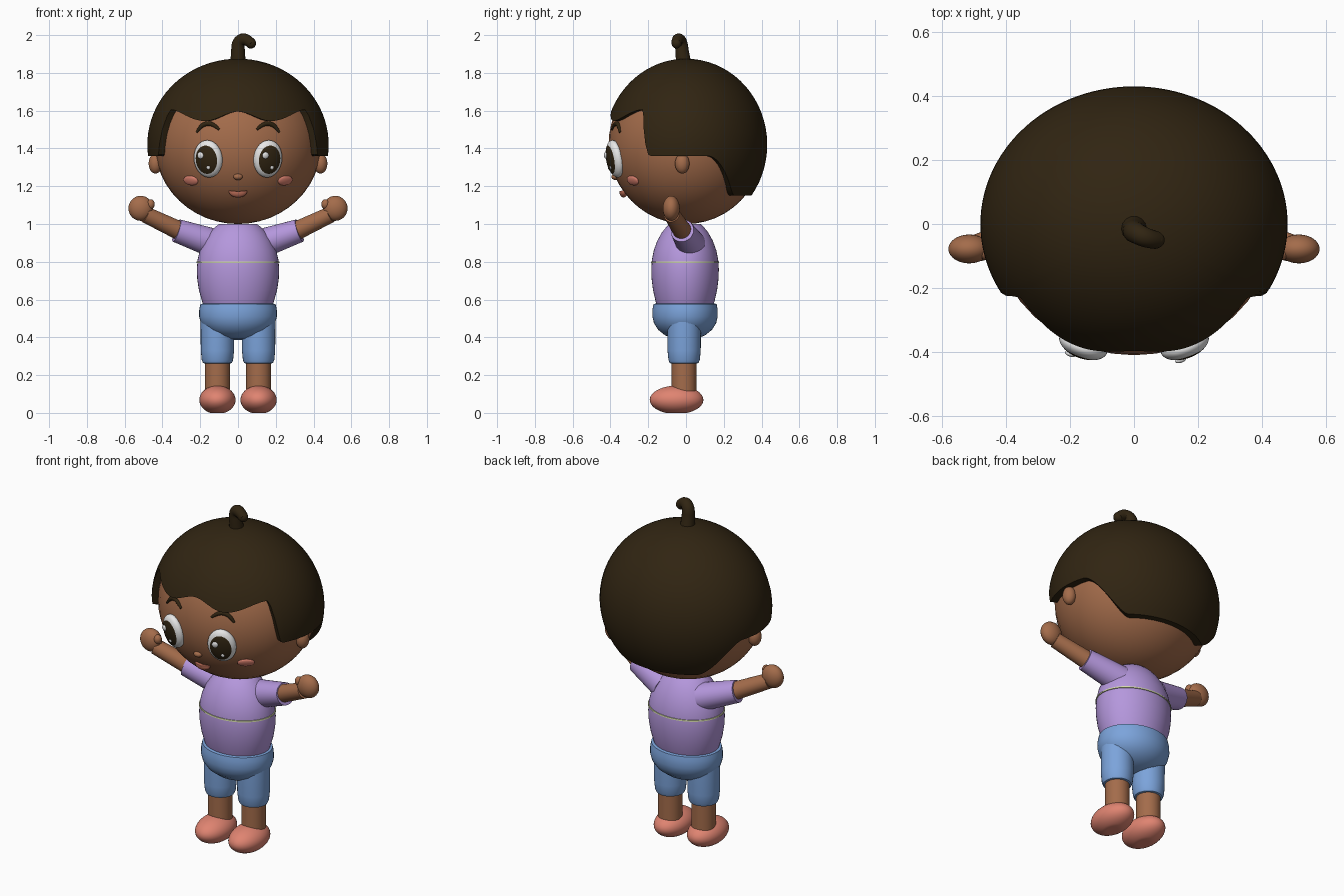
import bpy, bmesh, math
from mathutils import Vector, Matrix

cube = bpy.data.objects.get("Cube")
if cube:
    bpy.data.objects.remove(cube, do_unlink=True)


def material(name, r, g, b):
    m = bpy.data.materials.new(name)
    m.use_nodes = True
    m.diffuse_color = (r, g, b, 1)
    bsdf = next(n for n in m.node_tree.nodes if n.type == 'BSDF_PRINCIPLED')
    bsdf.inputs["Base Color"].default_value = (r, g, b, 1)
    bsdf.inputs["Roughness"].default_value = 0.7
    return m


SKIN = material("brown skin", 0.37, 0.15, 0.07)
HAIR = material("dark brown", 0.03, 0.018, 0.006)
SHIRT = material("lilac", 0.46, 0.31, 0.72)
SHORTS = material("sky blue", 0.2, 0.37, 0.71)
CORAL = material("coral", 0.74, 0.23, 0.165)
LIPS = material("lip rose", 0.52, 0.16, 0.1)
WHITE = material("white", 0.9, 0.9, 0.9)
TRIM = material("pale yellow", 0.68, 0.72, 0.42)

HEAD = Vector((0, 0, 1.42))
HEAD_R = Vector((0.44, 0.41, 0.42))


def finish(bm, name, *mats):
    bmesh.ops.recalc_face_normals(bm, faces=bm.faces)
    me = bpy.data.meshes.new(name)
    bm.to_mesh(me)
    bm.free()
    for m in mats:
        me.materials.append(m)
    ob = bpy.data.objects.new(name, me)
    bpy.context.collection.objects.link(ob)
    bpy.context.view_layer.objects.active = ob
    ob.select_set(True)
    bpy.ops.object.shade_smooth_by_angle(angle=math.radians(40))
    ob.select_set(False)
    return ob


def ellipsoid(name, mat, loc, radii, rot=Matrix(), floor=None):
    bm = bmesh.new()
    m = Matrix.Translation(loc) @ rot @ Matrix.Diagonal((*radii, 1))
    bmesh.ops.create_uvsphere(bm, u_segments=40, v_segments=24, radius=1, matrix=m)
    if floor is not None:
        for v in bm.verts:
            v.co.z = max(v.co.z, floor)
    return finish(bm, name, mat)


def lathe(name, mat, profile, loc=(0, 0, 0), depth=1.0, n=48):
    """Turn (radius, z) points round the z axis, squashed in y by depth."""
    bm = bmesh.new()
    rings = []
    for r, z in profile:
        rings.append([bm.verts.new((loc[0] + r * math.cos(i * math.tau / n),
                                    loc[1] + depth * r * math.sin(i * math.tau / n),
                                    loc[2] + z)) for i in range(n)])
    for a, b in zip(rings, rings[1:]):
        for i in range(n):
            bm.faces.new((a[i], a[i - 1], b[i - 1], b[i]))
    bm.faces.new(rings[0])
    bm.faces.new(rings[-1])
    return finish(bm, name, mat)


def limb(name, mat, a, b, r1, r2):
    a, b = Vector(a), Vector(b)
    bm = bmesh.new()
    m = Matrix.Translation((a + b) / 2) @ (b - a).to_track_quat('Z', 'Y').to_matrix().to_4x4()
    bmesh.ops.create_cone(bm, cap_ends=True, segments=32, radius1=r1, radius2=r2,
                          depth=(b - a).length, matrix=m)
    return finish(bm, name, mat)


def tube(name, mat, points, radii):
    cu = bpy.data.curves.new(name, 'CURVE')
    cu.dimensions = '3D'
    cu.bevel_depth = 1
    cu.bevel_resolution = 5
    cu.use_fill_caps = True
    sp = cu.splines.new('NURBS')
    sp.points.add(len(points) - 1)
    for p, co, r in zip(sp.points, points, radii):
        p.co = (*co, 1)
        p.radius = r
    sp.use_endpoint_u = True
    sp.order_u = 3
    cu.materials.append(mat)
    ob = bpy.data.objects.new(name, cu)
    bpy.context.collection.objects.link(ob)


def face_point(x, z):
    """Point on the front of the head."""
    k = 1 - (x / HEAD_R.x) ** 2 - ((z - HEAD.z) / HEAD_R.z) ** 2
    return Vector((x, -HEAD_R.y * math.sqrt(k), z))


def face_frame(p):
    """Rotation whose local z leaves the face, x runs sideways and y runs up."""
    d = p - HEAD
    nrm = Vector([d[i] / HEAD_R[i] ** 2 for i in range(3)]).normalized()
    side = Vector((0, 0, 1)).cross(nrm).normalized()
    return Matrix((side, nrm.cross(side), nrm)).transposed().to_4x4()


# Head and hair cap with a shaped hairline
ellipsoid("head", SKIN, HEAD, HEAD_R)
HAIRLINE = [(0, 1.595), (22, 1.545), (54, 1.605), (63, 1.36), (106, 1.36), (139, 1.15), (180, 1.15)]
CAP_R = Vector((0.48, 0.43, 0.455))


def hairline(deg):
    for (a, za), (b, zb) in zip(HAIRLINE, HAIRLINE[1:]):
        if deg <= b:
            t = (deg - a) / (b - a)
            return za + (zb - za) * t * t * (3 - 2 * t)
    return HAIRLINE[-1][1]


bm = bmesh.new()
N, ROWS = 180, 24
top = bm.verts.new((0, 0, HEAD.z + CAP_R.z))
columns = []
for i in range(N):
    th = math.tau * i / N
    z = hairline(math.degrees(min(th, math.tau - th)))
    end = math.acos((z - HEAD.z) / CAP_R.z)
    col = []
    for j in range(1, ROWS + 1):
        a = end * j / ROWS
        col.append(bm.verts.new((CAP_R.x * math.sin(a) * math.sin(th),
                                 -CAP_R.y * math.sin(a) * math.cos(th),
                                 HEAD.z + CAP_R.z * math.cos(a))))
    edge = col[-1].co
    col.append(bm.verts.new((edge.x * 0.85, edge.y * 0.85, edge.z)))
    columns.append(col)
for i in range(N):
    a, b = columns[i - 1], columns[i]
    bm.faces.new((top, a[0], b[0]))
    for j in range(ROWS):
        bm.faces.new((a[j], a[j + 1], b[j + 1], b[j]))
finish(bm, "hair_cap", HAIR)

# Curled tuft
tube("hair_tuft", HAIR,
     [(0, -0.01, 1.84), (0, -0.02, 1.9), (0, -0.025, 1.965), (0.04, -0.045, 1.985), (0.07, -0.05, 1.955)],
     [0.042, 0.037, 0.034, 0.031, 0.028])
ellipsoid("tuft_tip", HAIR, (0.068, -0.05, 1.957), (0.028, 0.026, 0.028))

# Nose and smiling mouth
ellipsoid("nose", SKIN, face_point(0, 1.25), (0.025, 0.02, 0.017))
bm = bmesh.new()
spot = face_point(0, 1.172)
bmesh.ops.create_uvsphere(bm, u_segments=32, v_segments=16, radius=1,
                          matrix=Matrix.Translation(spot) @ Matrix.Diagonal((0.048, 0.022, 0.032, 1)))
for v in bm.verts:
    v.co.z = min(v.co.z, spot.z + 0.1 * abs(v.co.x))
finish(bm, "mouth", LIPS)

# Face parts, arms and legs on both sides
for side, s in (("left", 1), ("right", -1)):
    ellipsoid(side + "_ear", SKIN, (s * 0.437, -0.02, 1.32), (0.036, 0.038, 0.053))

    # Eye with the pupil picked out by distance from its axis
    p = face_point(s * 0.158, 1.345)
    frame = Matrix.Translation(p) @ face_frame(p)
    bm = bmesh.new()
    bmesh.ops.create_uvsphere(bm, u_segments=48, v_segments=40, radius=1)
    for f in bm.faces:
        c = f.calc_center_median()
        f.material_index = int(c.z > 0 and math.hypot(c.x, c.y) < 0.78)
    bm.transform(frame @ Matrix.Diagonal((0.079, 0.1, 0.042, 1)))
    finish(bm, side + "_eye", WHITE, HAIR)
    for label, u, v, r in (("large", -0.028, 0.025, 0.018), ("small", 0.012, -0.04, 0.01)):
        h = 0.042 * math.sqrt(1 - (u / 0.079) ** 2 - (v / 0.1) ** 2)
        ellipsoid(f"{side}_eye_{label}_glint", WHITE, frame @ Vector((u, v, h)),
                  (r, r, r * 0.5), face_frame(p))

    tube(side + "_brow", HAIR,
         [face_point(s * x, z) for x, z in ((0.1, 1.5), (0.125, 1.525), (0.165, 1.535), (0.2, 1.515), (0.22, 1.485))],
         [0.006, 0.011, 0.013, 0.011, 0.006])

    p = face_point(s * 0.25, 1.23)
    ellipsoid(side + "_cheek", CORAL, p, (0.047, 0.028, 0.012), face_frame(p))

    # Raised arm
    shoulder, cuff = (s * 0.12, 0.025, 0.895), (s * 0.325, -0.02, 0.965)
    limb(side + "_sleeve", SHIRT, shoulder, cuff, 0.078, 0.062)
    limb(side + "_forearm", SKIN, (s * 0.28, -0.01, 0.95), (s * 0.49, -0.075, 1.05), 0.051, 0.043)
    ellipsoid(side + "_hand", SKIN, (s * 0.515, -0.078, 1.083), (0.065, 0.045, 0.066))
    ellipsoid(side + "_thumb", SKIN, (s * 0.463, -0.09, 1.105), (0.022, 0.022, 0.026))

    # Leg and shoe
    hip = (s * 0.109, -0.01, 0)
    lathe(side + "_shorts_leg", SHORTS,
          [(0.06, 0.26), (0.076, 0.264), (0.083, 0.28), (0.088, 0.33), (0.089, 0.48)], hip, n=32)
    limb(side + "_leg", SKIN, (s * 0.109, -0.01, 0.08), (s * 0.109, -0.01, 0.3), 0.066, 0.066)
    ellipsoid(side + "_shoe", CORAL, (s * 0.109, -0.05, 0.069), (0.096, 0.142, 0.075), floor=0)

# Shirt with a thin chest stripe, and shorts
lathe("shirt", SHIRT, [(0.175, 0.55), (0.19, 0.59), (0.207, 0.65), (0.216, 0.71), (0.218, 0.76), (0.214, 0.81),
                       (0.202, 0.86), (0.18, 0.91), (0.15, 0.955), (0.12, 0.985), (0.1, 1.0)],
      (0, -0.005, 0), 0.82)
lathe("chest_stripe", TRIM, [(0.205, 0.792), (0.22, 0.793), (0.219, 0.801), (0.205, 0.802)], (0, -0.005, 0), 0.82)
lathe("shorts", SHORTS, [(0.18, 0.58), (0.199, 0.576), (0.205, 0.55), (0.206, 0.51), (0.196, 0.475),
                         (0.17, 0.44), (0.125, 0.41), (0.07, 0.392), (0.02, 0.386)], (0, -0.005, 0), 0.84)
